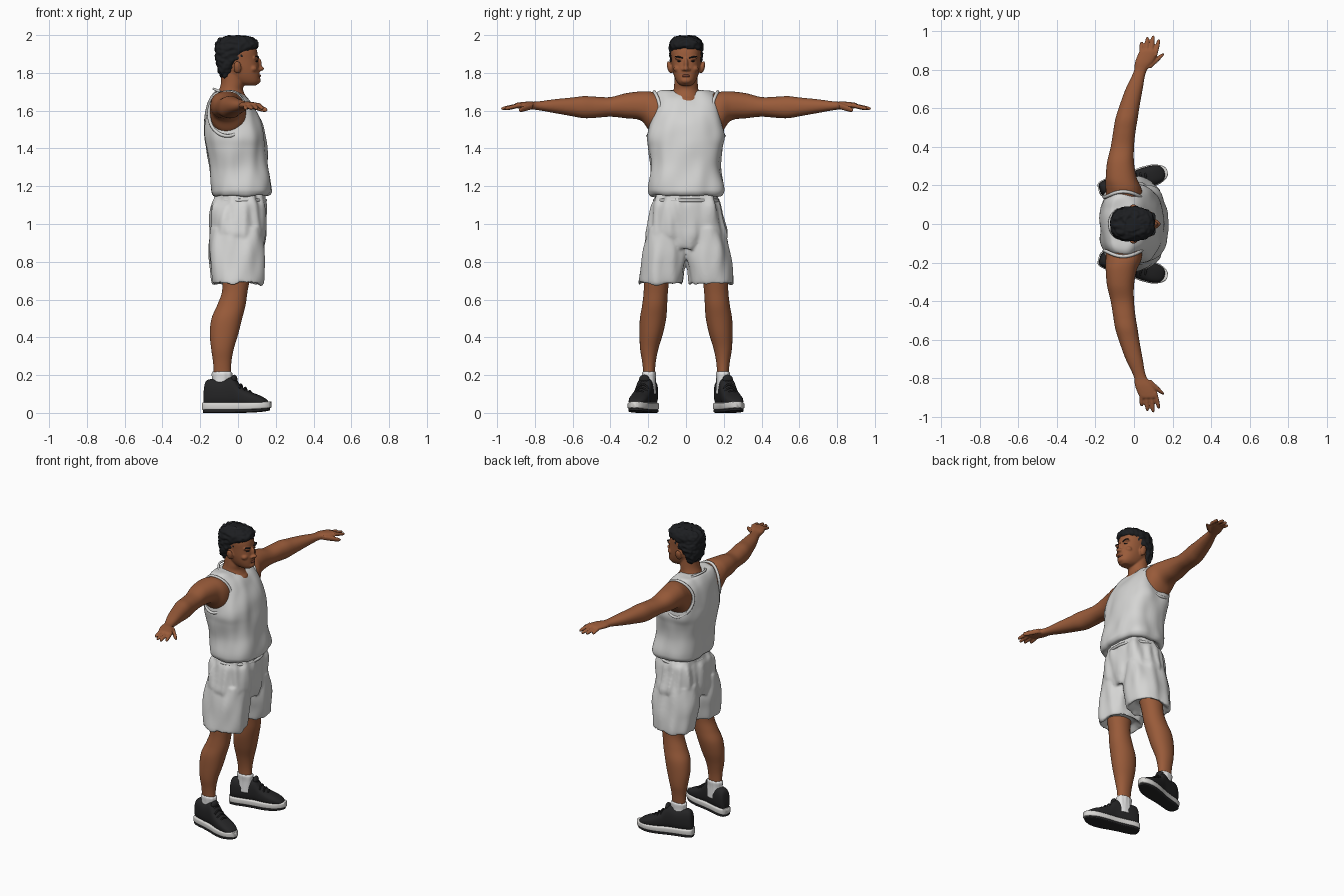
import bpy, bmesh
from math import sin, cos, pi, radians
from mathutils import Vector, Matrix, noise

cube = bpy.data.objects.get("Cube")
if cube:
    bpy.data.objects.remove(cube)


def material(name, r, g, b):
    m = bpy.data.materials.new(name)
    m.use_nodes = True
    m.diffuse_color = (r, g, b, 1)
    shader = m.node_tree.nodes["Principled BSDF"]
    shader.inputs["Base Color"].default_value = (r, g, b, 1)
    shader.inputs["Roughness"].default_value = 0.8
    return m


SKIN = material("brown skin", .32, .105, .042)
LIP = material("dark lips", .17, .05, .028)
HAIR = material("black hair", .012, .013, .015)
CLOTH = material("white jersey", .66, .66, .65)
SOCK = material("white sock", .78, .78, .78)
SHOE = material("black shoe", .018, .018, .019)
SOLE = material("pale sole", .68, .67, .65)

# Maps loft coordinates (along, across, other) to x, y, z
AXES = {"z": (1, 2, 0), "y": (1, 0, 2), "x": (0, 1, 2)}


def loft(bm, axis, rows, power=2.0, seg=40, steps=6, rough=0, freq=(1, 1, 1)):
    """Smooth tube through rows of (position, u min, u max, v min, v max)."""
    rings = []
    last = len(rows) - 1
    rows = [Vector(r) for r in rows]
    for i in range(last):
        a, b, c, d = rows[max(i - 1, 0)], rows[i], rows[i + 1], rows[min(i + 2, last)]
        for k in range(steps + (i == last - 1)):
            t = k / steps
            rings.append(b + (c - a) * t / 2 + (a - b * 2.5 + c * 2 - d / 2) * t * t
                         + (b * 3 - a - c * 3 + d) * t ** 3 / 2)
    loops = []
    for p, u0, u1, v0, v1 in rings:
        ring = []
        for k in range(seg):
            cu, sv = cos(2 * pi * k / seg), sin(2 * pi * k / seg)
            u = (u0 + u1) / 2 + (u1 - u0) / 2 * abs(cu) ** (2 / power) * (1 if cu > 0 else -1)
            v = (v0 + v1) / 2 + (v1 - v0) / 2 * abs(sv) ** (2 / power) * (1 if sv > 0 else -1)
            co = {"z": (u, v, p), "y": (u, p, v), "x": (p, u, v)}[axis]
            ring.append(bm.verts.new(co))
        loops.append(ring)
    faces = [bm.faces.new((r[k], r[(k + 1) % seg], q[(k + 1) % seg], q[k]))
             for r, q in zip(loops, loops[1:]) for k in range(seg)]
    faces += [bm.faces.new(loops[0]), bm.faces.new(loops[-1])]
    bmesh.ops.recalc_face_normals(bm, faces=faces)
    if rough:
        bm.normal_update()
        for v in [v for r in loops for v in r]:
            v.co += v.normal * rough * noise.noise(Vector(c * f for c, f in zip(v.co, freq)))


def sym(rows):
    """Rows of (z, x min, x max, half width) for parts centred on y = 0."""
    return [(z, a, b, -w, w) for z, a, b, w in rows]


def ball(bm, at, size, tilt=0):
    m = Matrix.Translation(at) @ Matrix.Rotation(tilt, 4, "X") @ Matrix.Diagonal((*size, 1))
    bmesh.ops.create_uvsphere(bm, u_segments=20, v_segments=12, radius=1, matrix=m)


def finish(bm, name, mat, mirror=False, voxel=0, smooth=3):
    mesh = bpy.data.meshes.new(name)
    bm.to_mesh(mesh)
    bm.free()
    mesh.materials.append(mat)
    mesh.polygons.foreach_set("use_smooth", [True] * len(mesh.polygons))
    ob = bpy.data.objects.new(name, mesh)
    bpy.context.collection.objects.link(ob)
    if voxel:
        r = ob.modifiers.new("blend", "REMESH")
        r.mode, r.voxel_size, r.use_smooth_shade = "VOXEL", voxel, True
        s = ob.modifiers.new("soften", "SMOOTH")
        s.factor, s.iterations = .5, smooth
    if mirror:
        m = ob.modifiers.new("mirror", "MIRROR")
        m.use_axis = (False, True, False)
        m.use_mirror_merge = False
    return ob


def tube(name, points, radius, mat, cyclic=True, mirror=False):
    cu = bpy.data.curves.new(name, "CURVE")
    cu.dimensions, cu.bevel_depth, cu.bevel_resolution = "3D", radius, 2
    cu.use_fill_caps = True
    sp = cu.splines.new("POLY")
    sp.points.add(len(points) - 1)
    for p, co in zip(sp.points, points):
        p.co = (*co, 1)
    sp.use_cyclic_u = cyclic
    sp.use_smooth = True
    cu.materials.append(mat)
    ob = bpy.data.objects.new(name, cu)
    bpy.context.collection.objects.link(ob)
    if mirror:
        m = ob.modifiers.new("mirror", "MIRROR")
        m.use_axis = (False, True, False)
    return ob


# Head and neck, with nose, brow, cheeks and ears blended in
bm = bmesh.new()
loft(bm, "z", sym([(1.733, .03, .095, .028), (1.75, -.02, .113, .047), (1.78, -.055, .115, .062),
                   (1.82, -.085, .113, .072), (1.87, -.1, .107, .077), (1.92, -.105, .1, .08),
                   (1.96, -.08, .08, .065), (1.98, -.03, .03, .03)]), 2.3)
loft(bm, "z", sym([(1.58, -.12, .04, .1), (1.65, -.125, .06, .09), (1.68, -.115, .04, .079),
                   (1.71, -.1, .027, .066), (1.75, -.09, .03, .062), (1.82, -.09, .02, .06)]))
ball(bm, (.112, 0, 1.845), (.014, .011, .035))
ball(bm, (.123, 0, 1.822), (.016, .014, .012))
ball(bm, (.104, 0, 1.76), (.017, .028, .018))
for s in (1, -1):
    ball(bm, (.114, .014 * s, 1.818), (.012, .01, .008))
    ball(bm, (.092, .034 * s, 1.876), (.018, .03, .009), .2 * s)
    ball(bm, (.08, .045 * s, 1.822), (.022, .022, .018))
    ball(bm, (-.003, .086 * s, 1.83), (.021, .014, .034), -.25 * s)
finish(bm, "head_and_neck", SKIN, voxel=.005, smooth=4)

# Painted face details
bm = bmesh.new()
loft(bm, "y", [(-.027, .1, .105, 1.781, 1.785), (-.015, .105, .118, 1.778, 1.79),
               (0, .108, .122, 1.777, 1.792), (.015, .105, .118, 1.778, 1.79),
               (.027, .1, .105, 1.781, 1.785)], seg=16)
finish(bm, "lips", LIP)
bm = bmesh.new()
ball(bm, (.098, .035, 1.883), (.014, .025, .005), .2)
ball(bm, (.093, .034, 1.862), (.014, .013, .0045))
finish(bm, "brows_and_eyes", HAIR, mirror=True)

# Short tufted hair
bm = bmesh.new()
loft(bm, "z", sym([(1.77, -.08, -.045, .045), (1.8, -.103, -.03, .067), (1.85, -.115, -.004, .082),
                   (1.88, -.12, .045, .086), (1.91, -.121, .07, .088), (1.935, -.122, .104, .089),
                   (1.965, -.115, .104, .083), (1.988, -.085, .075, .06), (1.997, -.04, .035, .03)]),
     2.4, seg=72, steps=8, rough=.009, freq=(50, 50, 50))
finish(bm, "hair", HAIR)

# Arms, palms, fingers and thumbs
bm = bmesh.new()
loft(bm, "y", [(.09, -.14, .04, 1.48, 1.685), (.16, -.145, .042, 1.475, 1.695), (.195, -.148, .035, 1.495, 1.702),
               (.24, -.147, .014, 1.548, 1.702), (.32, -.14, 0, 1.56, 1.692), (.4, -.121, 0, 1.568, 1.672),
               (.48, -.108, .008, 1.562, 1.674), (.54, -.098, .018, 1.56, 1.677), (.6, -.08, .027, 1.57, 1.67),
               (.7, -.044, .045, 1.588, 1.66), (.79, -.002, .063, 1.604, 1.648), (.84, .005, .1, 1.608, 1.648),
               (.89, .025, .123, 1.612, 1.643), (.905, .04, .11, 1.62, 1.638)], 2.2)


def finger(x0, y0, x1, y1, r, z0, z1):
    rows = []
    for t, f in ((0, 1), (.5, 1), (.85, .85), (1, .35)):
        x, y, z = x0 + (x1 - x0) * t, y0 + (y1 - y0) * t, z0 + (z1 - z0) * t
        rows.append((y, x - r * f, x + r * f, z - r * f, z + r * f))
    loft(bm, "y", rows, seg=14, steps=4)


for i, tip in enumerate((.947, .972, .98, .96)):
    finger(.038 + .024 * i, .875, .04 + .03 * i, tip, .0115, 1.63, 1.61)
finger(.075, .81, .152, .885, .016, 1.625, 1.602)
finish(bm, "arms_and_hands", SKIN, mirror=True, voxel=.005, smooth=3)

# Tank top with blousing hem
bm = bmesh.new()
loft(bm, "z", sym([(1.165, -.1, .12, .14), (1.15, -.122, .155, .178), (1.165, -.137, .174, .196),
                   (1.2, -.142, .175, .2), (1.3, -.152, .16, .187), (1.4, -.17, .152, .197),
                   (1.46, -.178, .142, .205), (1.53, -.178, .125, .192), (1.6, -.168, .094, .178),
                   (1.65, -.155, .06, .17), (1.685, -.138, .025, .16), (1.703, -.12, .0, .135),
                   (1.707, -.09, -.03, .08)]), 2.7, seg=80, steps=7, rough=.012, freq=(13, 13, 6))
finish(bm, "tank_top", CLOTH)
ring = [2 * pi * k / 40 for k in range(40)]
tube("neck_trim", [(-.035 + .093 * cos(a), .088 * sin(a), 1.675 - .04 * cos(a)) for a in ring], .007, CLOTH)
tube("armhole_trims", [(-.055 + .1 * cos(a), .185 - .017 * sin(a) - .045 * cos(a) ** 2, 1.583 + .117 * sin(a))
                       for a in ring], .009, CLOTH, mirror=True)

# Shorts: hips blended with two wide legs, gathered waistband
bm = bmesh.new()
loft(bm, "z", sym([(1.175, -.115, .14, .155), (1.13, -.128, .145, .167), (1.09, -.145, .152, .188),
                   (1.0, -.153, .152, .205), (.93, -.153, .148, .212), (.87, -.13, .12, .17)]),
     2.5, seg=80, rough=.02, freq=(24, 24, 5))
for s in (1, -1):
    legs = [(.72, -.09, .08, .06, .2), (.685, -.125, .115, .024, .24), (.69, -.137, .128, .016, .25),
            (.76, -.146, .137, .008, .243), (.86, -.153, .144, -.004, .228), (.98, -.14, .135, .01, .2)]
    loft(bm, "z", [(z, a, b, min(s * c, s * d), max(s * c, s * d)) for z, a, b, c, d in legs],
         2.5, seg=60, rough=.014, freq=(16, 16, 5))
finish(bm, "shorts", CLOTH, voxel=.008, smooth=4)
tube("waistband", [(.012 + .133 * cos(a), .166 * sin(a), 1.125) for a in ring], .009, CLOTH)

# Legs
bm = bmesh.new()
loft(bm, "z", [(.85, -.1, .09, .05, .21), (.72, -.085, .065, .085, .222), (.64, -.085, .05, .096, .224),
               (.57, -.11, .04, .1, .232), (.5, -.14, .022, .105, .244), (.42, -.149, .002, .122, .246),
               (.34, -.142, -.022, .146, .243), (.27, -.132, -.035, .16, .232), (.2, -.128, -.038, .165, .225),
               (.12, -.125, -.04, .167, .223)], 2.1)
finish(bm, "legs", SKIN, mirror=True)

# Socks, with a rolled top
bm = bmesh.new()
loft(bm, "z", [(.1, -.135, -.03, .158, .232), (.17, -.135, -.03, .16, .23), (.208, -.137, -.028, .158, .232),
               (.218, -.13, -.036, .164, .226)], seg=48, rough=.004, freq=(60, 60, 10))
finish(bm, "socks", SOCK, mirror=True)

# Shoes: built pointing forward, then turned outward about the ankle
TURN = Matrix.Translation((-.08, .205, 0)) @ Matrix.Rotation(radians(15), 4, "Z")
outline = [(-.105, .018), (-.095, .034), (-.06, .043), (0, .043), (.06, .046), (.13, .054),
           (.19, .052), (.23, .037), (.25, .02), (.255, .008)]


def shoe_part(name, mat, z0, z1, grow):
    bm = bmesh.new()
    loft(bm, "x", [(x * (1 + grow), -w - grow * .1, w + grow * .1, z0 + .012 * max(0, x / .25) ** 4,
                    z1 + .006 * max(0, x / .25) ** 4) for x, w in outline], 5)
    bm.transform(TURN)
    finish(bm, name, mat, mirror=True)


shoe_part("outsoles", SHOE, 0, .02, .0)
shoe_part("midsoles", SOLE, .014, .055, .03)
bm = bmesh.new()
tops = (.1, .165, .18, .172, .188, .14, .112, .092, .073, .056)
spots = (-.102, -.092, -.055, 0, .055, .1, .15, .2, .235, .25)
widths = (.018, .034, .042, .043, .044, .048, .051, .048, .034, .01)
loft(bm, "x", [(x, -w, w, .035 - max(0, .06 - t), t) for x, w, t in zip(spots, widths, tops)], 2.6)
ball(bm, (.062, 0, .178), (.016, .028, .024))
bm.transform(TURN)
finish(bm, "shoe_uppers", SHOE, mirror=True)
for i in range(4):
    x, z = .075 + .024 * i, .168 - .017 * i
    arc = [TURN @ Vector((x, .034 * t / 4, z - .022 * (t / 4) ** 2)) for t in range(-4, 5)]
    tube("lace_row_%d" % (i + 1), arc, .005, SHOE, cyclic=False, mirror=True)
